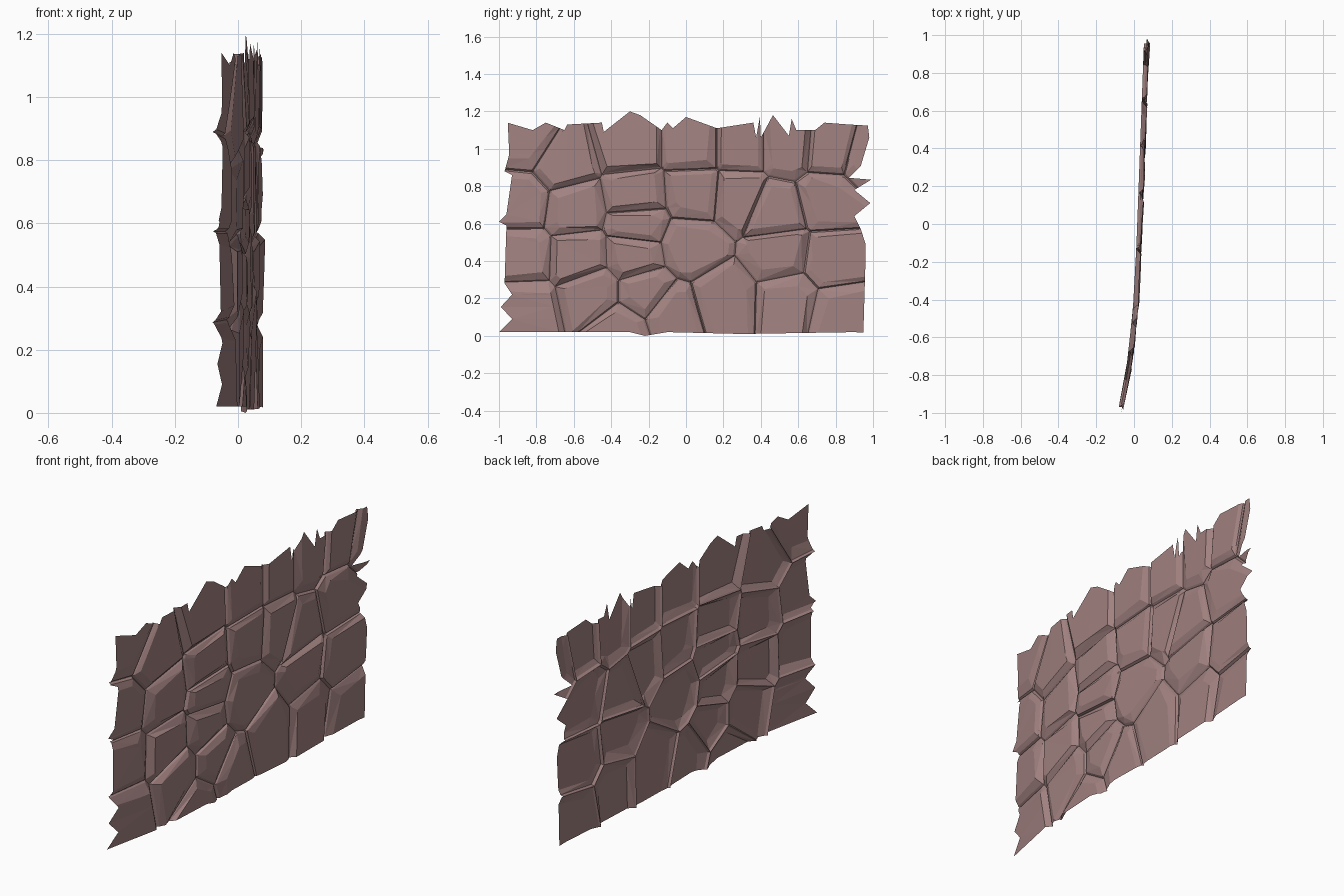
import bpy, bmesh, random
from mathutils import Vector

random.seed(7)
if "Cube" in bpy.data.objects:
    bpy.data.objects.remove(bpy.data.objects["Cube"])

# Stone centres as (y, z)
STONES = [(.03, .48), (.05, .76), (.04, 1.02), (.29, 1.02), (-.27, .74), (-.26, .6),
          (-.28, .43), (-.22, .23), (-.5, .23), (-.57, .42), (-.88, .43), (-.88, .72),
          (-.6, .68), (-.85, 1.04), (-.66, .92), (-.3, 1.02), (-.87, .15), (.28, .74),
          (.5, .44), (.47, .66), (.2, .2), (.55, .19), (.78, .4), (.76, .73), (.82, .13),
          (.78, 1.0), (.54, 1.02), (-.08, .12), (-.35, .03), (.97, .95)]

# Broken outline: height along y, then side position along z
TOP = [(-1.05, 1.12), (-.955, 1.14), (-.82, 1.1), (-.75, 1.14), (-.65, 1.1), (-.635, 1.13),
       (-.45, 1.14), (-.44, 1.09), (-.3, 1.2), (-.245, 1.18), (-.13, 1.1), (-.1, 1.14),
       (-.07, 1.11), (0, 1.17), (.165, 1.11), (.36, 1.14), (.375, 1.06), (.395, 1.17),
       (.4, 1.06), (.465, 1.18), (.55, 1.07), (.565, 1.16), (.59, 1.1), (.69, 1.1),
       (.74, 1.14), (.87, 1.13), (1.05, 1.12)]
FRONT_END = [(-.1, -1), (.02, -1), (.09, -.93), (.155, -.99), (.22, -.93), (.28, -.97),
             (.59, -.96), (.61, -1), (.65, -.96), (.86, -.93), (.88, -.97), (.97, -.945),
             (1.3, -.96)]
BACK_END = [(-.1, .945), (.41, .96), (.49, .96), (.57, .935), (.64, .9), (.71, .985),
            (.78, .9), (.835, .99), (.845, .87), (.91, .935), (1.06, .98), (1.3, .95)]
BOTTOM = [(-1.05, .02), (-.3, .02), (-.22, 0), (-.1, .02), (.3, .01), (.9, .02), (1.05, .01)]


def clip(poly, point, normal):
    """Keep the part of a convex polygon behind a line."""
    out = []
    for a, b in zip(poly, poly[1:] + poly[:1]):
        da, db = (a - point).dot(normal), (b - point).dot(normal)
        if da <= 0:
            out.append(a)
        if da * db < 0:
            out.append(a.lerp(b, da / (da - db)))
    return out


def add_stone(bm, seed, others):
    """One faceted stone: groove outline, steep lip, wide bevel, tilted top."""
    poly = [Vector(c) for c in ((-1.06, -.06), (1.06, -.06), (1.06, 1.26), (-1.06, 1.26))]
    for other in others:
        poly = clip(poly, (seed + other) / 2, other - seed)
    poly = [p for i, p in enumerate(poly) if (p - poly[i - 1]).length > .012]
    centre = sum(poly, Vector((0, 0))) / len(poly)
    tilt = Vector((random.uniform(-.035, .035), random.uniform(-.035, .035)))
    lip = random.uniform(.003, .012)
    rings = [[], [], []]
    for p in poly:
        inward = centre - p
        reach = inward.length
        wide = min(random.uniform(.035, .08), reach * .45)
        q = p + inward * (.01 / reach)
        r = p + inward * (wide / reach)
        top = .017 + tilt.dot(r - centre)
        for ring, pt, x in zip(rings, (p, q, r), (-.008, lip - .006, top)):
            ring.append(bm.verts.new((x, pt.x, pt.y)))
    for inner, outer in ((rings[1], rings[0]), (rings[2], rings[1])):
        for i in range(len(poly)):
            bm.faces.new((outer[i - 1], outer[i], inner[i], inner[i - 1]))
    bm.faces.new(rings[2])


def trim(bm, profile, along, across, sign):
    """Cut the sheet along a jagged profile; sign tells which side is removed."""
    def split(faces, co, no):
        geom = set(faces)
        for f in faces:
            geom.update(f.edges)
            geom.update(f.verts)
        if faces:
            bmesh.ops.bisect_plane(bm, geom=list(geom), dist=1e-5, plane_co=co, plane_no=no)

    def near_edge(f):
        limit = min(p[1] * sign for p in profile) - .01
        return max(v.co[across] * sign for v in f.verts) > limit

    def point(p):
        v = Vector((0, 0, 0))
        v[along], v[across] = p
        return v

    axis = Vector((0, 0, 0))
    axis[along] = 1
    for p in profile[1:-1]:
        split([f for f in bm.faces if near_edge(f)], point(p), axis)
    for a, b in zip(profile, profile[1:]):
        normal = Vector((0, 0, 0))
        normal[along], normal[across] = (a[1] - b[1]) * sign, (b[0] - a[0]) * sign

        def column():
            return [f for f in bm.faces
                    if a[0] < f.calc_center_median()[along] < b[0] and near_edge(f)]
        split(column(), point(a), normal)
        gone = [f for f in column() if (f.calc_center_median() - point(a)).dot(normal) > 0]
        bmesh.ops.delete(bm, geom=gone, context='FACES')


# Stone sheet
bm = bmesh.new()
seeds = [Vector(s) for s in STONES]
for s in seeds:
    add_stone(bm, s, [o for o in seeds if o is not s])
bmesh.ops.remove_doubles(bm, verts=bm.verts, dist=.0005)

# Broken edges
trim(bm, TOP, 1, 2, 1)
trim(bm, BOTTOM, 1, 2, -1)
trim(bm, FRONT_END, 2, 1, -1)
trim(bm, BACK_END, 2, 1, 1)

# Gentle bend along the length
bmesh.ops.triangulate(bm, faces=bm.faces)
for v in bm.verts:
    y = v.co.y
    v.co.x += .025 + .037 * y - .068 * max(0, -y) ** 3
bm.normal_update()

mesh = bpy.data.meshes.new("stone_wall")
bm.to_mesh(mesh)
bm.free()
wall = bpy.data.objects.new("stone_wall", mesh)
bpy.context.collection.objects.link(wall)

# Dusty mauve rock
rock = bpy.data.materials.new("dusty_mauve_rock")
rock.use_nodes = True
colour = (.36, .225, .22, 1)
rock.diffuse_color = colour
rock.node_tree.nodes["Principled BSDF"].inputs["Base Color"].default_value = colour
mesh.materials.append(rock)
